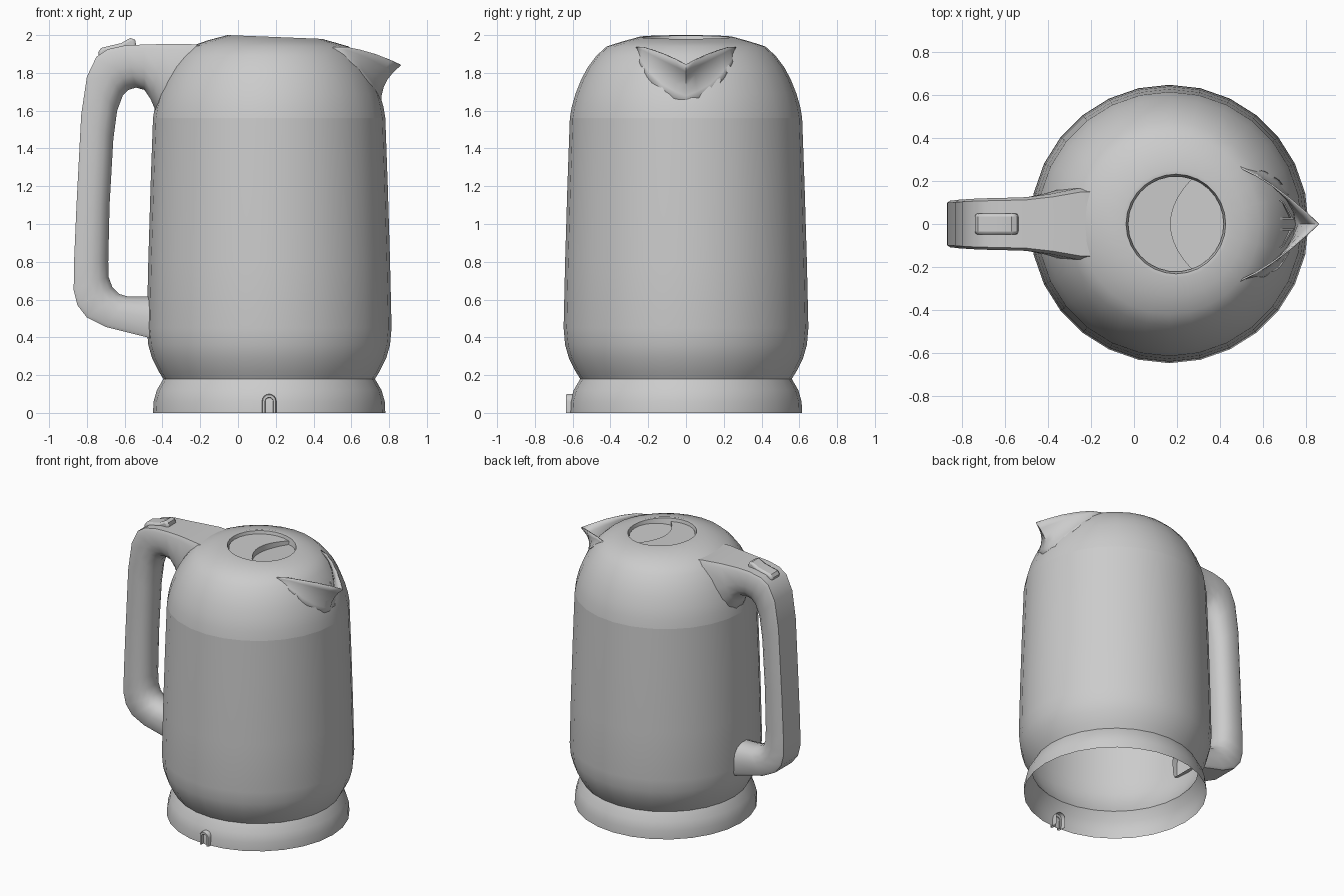
import bpy, bmesh
from math import sin, cos, pi, radians
from mathutils import Vector

if "Cube" in bpy.data.objects:
    bpy.data.objects.remove(bpy.data.objects["Cube"])

CX, SIDES = 0.165, 28


def finish(name, bm, angle=35):
    bmesh.ops.recalc_face_normals(bm, faces=bm.faces)
    me = bpy.data.meshes.new(name)
    bm.to_mesh(me)
    bm.free()
    me.shade_smooth()
    me.set_sharp_from_angle(angle=radians(angle))
    ob = bpy.data.objects.new(name, me)
    bpy.context.collection.objects.link(ob)
    return ob


def loft(name, rows, closed=True, caps=False, angle=35):
    """Skin a list of equally long point rows."""
    bm = bmesh.new()
    vs = [[bm.verts.new(p) for p in row] for row in rows]
    n = len(vs[0])
    for a, b in zip(vs, vs[1:]):
        for i in range(n if closed else n - 1):
            j = (i + 1) % n
            bm.faces.new((a[i], a[j], b[j], b[i]))
    if caps:
        bm.faces.new(vs[0])
        bm.faces.new(vs[-1])
    bmesh.ops.remove_doubles(bm, verts=bm.verts, dist=1e-4)
    return finish(name, bm, angle)


def ring(r, z, cx=CX, tilt=0.0):
    return [(cx + r * cos(2 * pi * i / SIDES), r * sin(2 * pi * i / SIDES),
             z - tilt * r * cos(2 * pi * i / SIDES)) for i in range(SIDES)]


# Base ring and body shell, both open underneath
loft("power_base", [ring(*p) for p in [(.615, 0), (.612, .06), (.595, .12), (.56, .18)]])
loft("body", [ring(*p) for p in [(.56, .18), (.585, .22), (.62, .29), (.64, .36),
                                 (.648, .45), (.64, .8), (.628, 1.2), (.615, 1.56)]])

# Domed top with a slightly tilted mouth and recess wall
MX, TILT = 0.195, 0.04
dome = [ring(*p) for p in [(.615, 1.56), (.605, 1.62), (.585, 1.69), (.555, 1.765),
                           (.52, 1.83), (.475, 1.89), (.42, 1.94)]]
dome += [ring(.335, 1.967, .18, .02), ring(.25, 1.99, MX, TILT),
         ring(.232, 1.988, MX, TILT), ring(.22, 1.93, MX, TILT)]
loft("dome", dome)

# Lid floor: upper plate, curved step, ramped finger recess
bm = bmesh.new()
R, A = .223, radians(70)
arc = [(.17 + .1 * t * t, R * sin(A) * t) for t in [k / 5 for k in range(-5, 6)]]
left = [(MX + R * cos(a), R * sin(a)) for a in [A + (2 * pi - 2 * A) * k / 16 for k in range(1, 16)]]
right = [(MX + R * cos(a), R * sin(a)) for a in [-A + 2 * A * k / 12 for k in range(1, 12)]]


def plate_z(x):
    return 1.968 - TILT * (x - MX)


def ramp_z(x):
    return 1.925 + .13 * (x - .17)


hi = [bm.verts.new((x, y, plate_z(x))) for x, y in arc]
lo = [bm.verts.new((x, y, ramp_z(x))) for x, y in arc]
bm.faces.new(hi + [bm.verts.new((x, y, plate_z(x))) for x, y in left])
bm.faces.new(lo[::-1] + [bm.verts.new((x, y, ramp_z(x))) for x, y in right])
for i in range(len(arc) - 1):
    bm.faces.new((hi[i], hi[i + 1], lo[i + 1], lo[i]))
finish("lid", bm)

# Handle: outer x,z / inner x,z / half width for each section
sections = [
    (-.10, 1.935, -.30, 1.50, .17), (-.25, 1.952, -.42, 1.56, .165),
    (-.38, 1.953, -.462, 1.66, .14), (-.50, 1.95, -.495, 1.71, .125),
    (-.60, 1.945, -.54, 1.722, .122), (-.69, 1.925, -.58, 1.71, .12),
    (-.75, 1.885, -.61, 1.68, .118), (-.80, 1.78, -.64, 1.60, .115),
    (-.83, 1.58, -.66, 1.45, .113), (-.855, 1.10, -.68, 1.10, .11),
    (-.868, .80, -.687, .80, .11), (-.87, .65, -.685, .72, .11),
    (-.85, .57, -.665, .665, .11), (-.80, .505, -.63, .63, .11),
    (-.70, .455, -.58, .615, .11), (-.48, .40, -.46, .615, .11),
    (-.44, .39, -.42, .615, .11)]
half = [(0, .45), (0, .9), (.09, 1), (.5, 1), (.72, .9), (.9, .65), (1, .25)]
outline = half + [(u, -v) for u, v in half[::-1]]
loft("handle", [[(ox + (ix - ox) * u, w * v, oz + (iz - oz) * u) for u, v in outline]
                for ox, oz, ix, iz, w in sections], angle=40)

# Saddle-shaped lid release button
side = [(-.735, 1.88), (-.74, 1.91), (-.725, 1.932), (-.68, 1.943), (-.62, 1.957),
        (-.57, 1.985), (-.545, 1.975), (-.538, 1.945), (-.545, 1.91)]
button = loft("lid_button", [[(x, y, z) for x, z in side] for y in (-.05, .05)], caps=True)
bev = button.modifiers.new("Bevel", "BEVEL")
bev.width, bev.segments, bev.limit_method = .014, 2, 'ANGLE'
bev.angle_limit = radians(60)

# Spout: rim curve swept down onto the dome, mirrored across y
rim = [(.48, .275, 1.935), (.57, .23, 1.938), (.65, .18, 1.922), (.735, .115, 1.897),
       (.81, .05, 1.866), (.863, 0, 1.84)]
foot = [(.48, .27, 1.92), (.61, .245, 1.85), (.675, .205, 1.775), (.725, .14, 1.70),
        (.75, .07, 1.655), (.758, 0, 1.63)]
mirror = lambda pts: pts + [(x, -y, z) for x, y, z in pts[-2::-1]]
rows = []
for t in (0, .2, .4, .6, .8, 1):
    row = []
    for i, (a, b) in enumerate(zip(rim, foot)):
        a, b = Vector(a), Vector(b)
        p = a.lerp(b, t) + Vector((-.03, -.012 if i < 5 else 0, .01)) * (4 * t * (1 - t) * i / 5)
        row.append((p.x, max(p.y, 0), p.z))
    rows.append(mirror(row))
spout = loft("spout", rows, closed=False, angle=50)
sol = spout.modifiers.new("Solidify", "SOLIDIFY")
sol.thickness, sol.offset = .008, -1

# Pair of pouring-hole frames inside the spout
for s in (1, -1):
    tri = [(.63, .155, 1.862), (.70, .10, 1.80), (.745, .02, 1.76), (.635, .02, 1.885)]
    c = sum((Vector(p) for p in tri), Vector()) / 4
    tri = [Vector((x, s * y, z)) for x, y, z in tri]
    c.y *= s
    inner = [p.lerp(c, .2) for p in tri]
    down = Vector((-.02, 0, -.05))
    loft("filter_frame", [[p + down for p in tri], tri, inner, [p + down for p in inner]])

# Cord outlet: small arched frame on the front of the base
def arch(w, top, y):
    pts = [(w * cos(pi * k / 8), top - w + w * sin(pi * k / 8)) for k in range(9)]
    return [(CX + x, y, z) for x, z in [(w, 0)] + pts + [(-w, 0)]]


loft("cord_outlet", [arch(.038, .10, -.57), arch(.038, .10, -.628), arch(.034, .096, -.635),
                     arch(.022, .082, -.635), arch(.020, .08, -.60)], closed=False)
